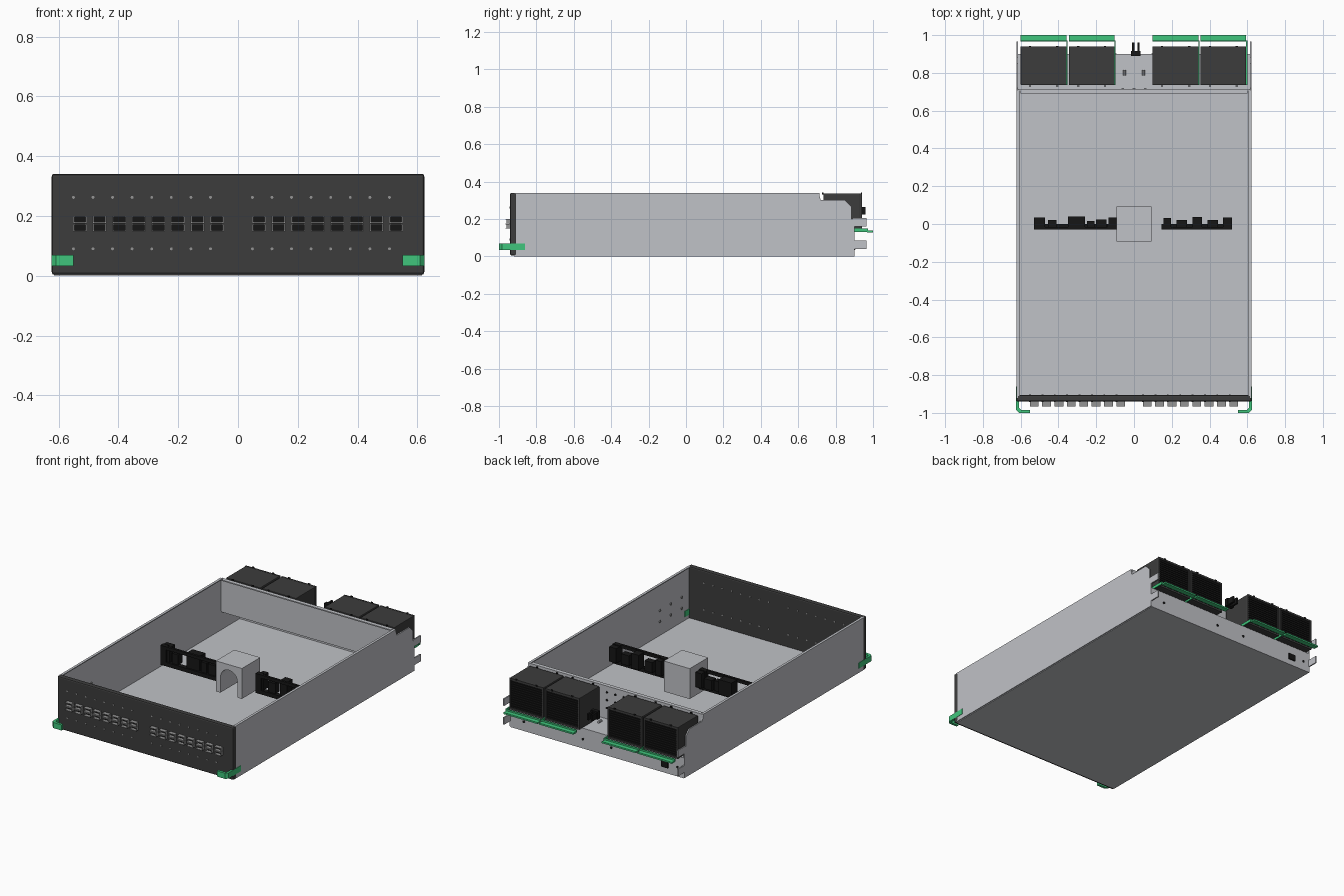
import bpy, bmesh, math
from mathutils import Matrix, Vector

cube = bpy.data.objects.get("Cube")
if cube:
    bpy.data.objects.remove(cube, do_unlink=True)


def material(name, r, g, b):
    m = bpy.data.materials.new(name)
    m.use_nodes = True
    m.diffuse_color = (r, g, b, 1)
    m.node_tree.nodes["Principled BSDF"].inputs["Base Color"].default_value = (r, g, b, 1)
    return m


STEEL = material("light steel", .53, .54, .57)
DARK = material("dark grey", .045, .045, .045)
BLACK = material("black", .008, .008, .008)
GREEN = material("green", .05, .56, .2)
GREY = material("mid grey", .3, .3, .3)


def finish(name, bm, mat):
    bmesh.ops.recalc_face_normals(bm, faces=bm.faces)
    me = bpy.data.meshes.new(name)
    bm.to_mesh(me)
    bm.free()
    me.materials.append(mat)
    ob = bpy.data.objects.new(name, me)
    bpy.context.collection.objects.link(ob)
    return ob


def boxes(name, mat, items, bevel=0):
    """One object from boxes given as (x0, x1, y0, y1, z0, z1)."""
    bm = bmesh.new()
    for x0, x1, y0, y1, z0, z1 in items:
        loc = Matrix.Translation(((x0 + x1) / 2, (y0 + y1) / 2, (z0 + z1) / 2))
        size = Matrix.Diagonal((x1 - x0, y1 - y0, z1 - z0, 1))
        bmesh.ops.create_cube(bm, size=1, matrix=loc @ size)
    ob = finish(name, bm, mat)
    if bevel:
        mod = ob.modifiers.new("bevel", "BEVEL")
        mod.width, mod.segments = bevel, 2
    return ob


def prism(name, mat, points, to3d, shift):
    """Extrude a flat outline along a vector."""
    bm = bmesh.new()
    face = bm.faces.new([bm.verts.new(to3d(*p)) for p in points])
    new = bmesh.ops.extrude_face_region(bm, geom=[face])["geom"]
    bmesh.ops.translate(bm, vec=Vector(shift),
                        verts=[v for v in new if isinstance(v, bmesh.types.BMVert)])
    return finish(name, bm, mat)


def studs(name, mat, points, axis, radius, length):
    """Small round pins centred on points along an axis."""
    bm = bmesh.new()
    turn = Matrix.Rotation(math.pi / 2, 4, "X" if axis == "Y" else "Y")
    for p in points:
        bmesh.ops.create_cone(bm, cap_ends=True, segments=10, radius1=radius, radius2=radius,
                              depth=length, matrix=Matrix.Translation(p) @ turn)
    return finish(name, bm, mat)


# Sheet metal tray
boxes("tray_floor", STEEL, [(-.615, .615, -.92, .9, 0, .01)])
side = [(-.92, .004), (.9, .004), (.9, .2), (.885, .2), (.885, .265), (.85, .3),
        (.72, .3), (.71, .34), (-.92, .34)]
for s, label in ((1, "left"), (-1, "right")):
    prism(label + "_side_wall", STEEL, side, lambda y, z: (s * .621, y, z), (-s * .008, 0, 0))
    boxes(label + "_top_lip", STEEL,
          [(min(s * .605, s * .62), max(s * .605, s * .62), -.91, .71, .334, .34)])
    # Folded tabs at the rear corners
    boxes(label + "_rear_tabs", STEEL,
          [(s * .617 - .004, s * .617 + .004, .89, .965, z, z + .045) for z in (.04, .16)])

# Rear bracket: upright wall, shelf and low back wall
boxes("rear_bracket", STEEL, [
    (-.613, .613, .705, .715, .13, .34),
    (-.6, .6, .69, .71, .333, .34),
    (-.613, .613, .71, .9, .122, .13),
    (-.613, .613, .892, .9, 0, .13)])
studs("bracket_holes", BLACK,
      [(x, .716, z) for x in (-.06, 0, .06) for z in (.2, .25, .3)], "Y", .007, .004)
studs("shelf_pins", STEEL, [(x, .8, .15) for x in (-.05, .05)], "Y", .008, .03)
studs("rear_screws", BLACK, [(x, .9, .06) for x in (-.57, -.1, .1, .52)], "Y", .008, .006)
boxes("rear_socket", BLACK, [(-.505, -.455, .895, .907, .035, .075)], .003)
boxes("rear_latch", BLACK, [
    (-.015, .035, .89, .915, .22, .27), (-.01, .002, .9, .96, .225, .265),
    (.018, .03, .9, .96, .225, .265)])

# Four fan modules with grilles and green levers
spans = [(-.6, -.357), (-.345, -.103), (.098, .342), (.352, .594)]
boxes("fan_housings", DARK, [(a, b, .735, .932, .135, .336) for a, b in spans], .004)
frames, grilles, levers = [], [], []
for a, b in spans:
    frames += [(a, b, .93, .94, .324, .336), (a, b, .93, .94, .135, .147),
               (a, a + .01, .93, .94, .147, .324), (b - .01, b, .93, .94, .147, .324)]
    grilles.append((a + .01, b - .01, .93, .934, .147, .324))
    grilles += [(a + .012, b - .012, .932, .938, .155 + i * .014, .16 + i * .014)
                for i in range(12)]
    levers += [(a, b, .968, 1, .127, .137), (a, b, .965, .971, .13, .147),
               (b - .001, b + .006, .735, .972, .13, .148)]
boxes("fan_frames", DARK, frames)
boxes("fan_grilles", BLACK, grilles)
boxes("fan_levers", GREEN, levers)
boxes("fan_feet", BLACK, [(x - .006, x + .006, y, y + .006, .33, .341)
                          for a, b in spans for x in (a + .05, b - .05) for y in (.728, .936)])

# Front panel with stacked ports and indicator lights
boxes("front_panel", DARK, [(-.623, .623, -.94, -.906, .004, .34)], .008)
columns = [s * (.07 + i * .0655) for s in (-1, 1) for i in range(8)]
ports = []
for x in columns:
    for z in (.148, .175):
        ports += [(x - .023, x + .023, -.965, -.938, z, z + .004),
                  (x - .023, x + .023, -.965, -.938, z + .021, z + .025),
                  (x - .023, x - .019, -.96, -.938, z, z + .025),
                  (x + .019, x + .023, -.96, -.938, z, z + .025)]
boxes("port_frames", GREY, ports)
boxes("port_openings", BLACK, [(x - .019, x + .019, -.943, -.939, .152, .196) for x in columns])
studs("indicator_lights", GREY,
      [(x - .022, -.923, z) for x in columns for z in (.09, .262)], "Y", .005, .04)
studs("side_studs", GREY, [(s * .612, y, z) for s in (-1, 1) for y in (-.83, -.72, -.61)
                           for z in (.1, .17)], "X", .008, .008)

# Hooked green pull handles at the front corners
hook = [(.621, -.86), (.621, -.985), (.606, -1), (.548, -1), (.548, -.984), (.596, -.984),
        (.607, -.973), (.607, -.86)]
for s, label in ((1, "left"), (-1, "right")):
    prism(label + "_handle", GREEN, hook, lambda x, y: (s * x * 1.004, y, .033), (0, 0, .036))

# Central shroud: arched cover closed at the back
arch = [(-.092, .06), (-.092, .255), (.092, .255), (.092, .06), (.06, .06)]
arch += [(.06 * math.cos(t), .16 + .06 * math.sin(t))
         for t in [math.pi * i / 10 for i in range(11)]]
arch.append((-.06, .06))
prism("centre_shroud", STEEL, arch, lambda x, z: (x, -.092, z), (0, .184, 0))
boxes("shroud_back", STEEL, [(-.09, .09, .084, .094, .06, .255)])


# Black connector boards beside the shroud
def board(name, x0, x1, blocks):
    parts = [(x0, x1, -.03, 0, .09, .115), (x0, x1, -.03, -.015, .195, .215),
             (x0, x0 + .04, -.03, 0, .09, .215), (x1 - .05, x1, -.03, 0, .09, .215)]
    for a, b, depth in blocks:
        parts.append((a, b, -.02, depth, .115, .18 if depth < .03 else .21))
    boxes(name, BLACK, parts)


board("right_board", -.53, -.09, [(-.53, -.47, .035), (-.455, -.41, .022), (-.35, -.26, .04),
                                  (-.25, -.21, .015), (-.2, -.145, .025), (-.135, -.09, .035)])
board("left_board", .145, .52, [(.155, .195, .032), (.225, .28, .022), (.31, .36, .036),
                                (.39, .445, .022), (.47, .52, .035)])
